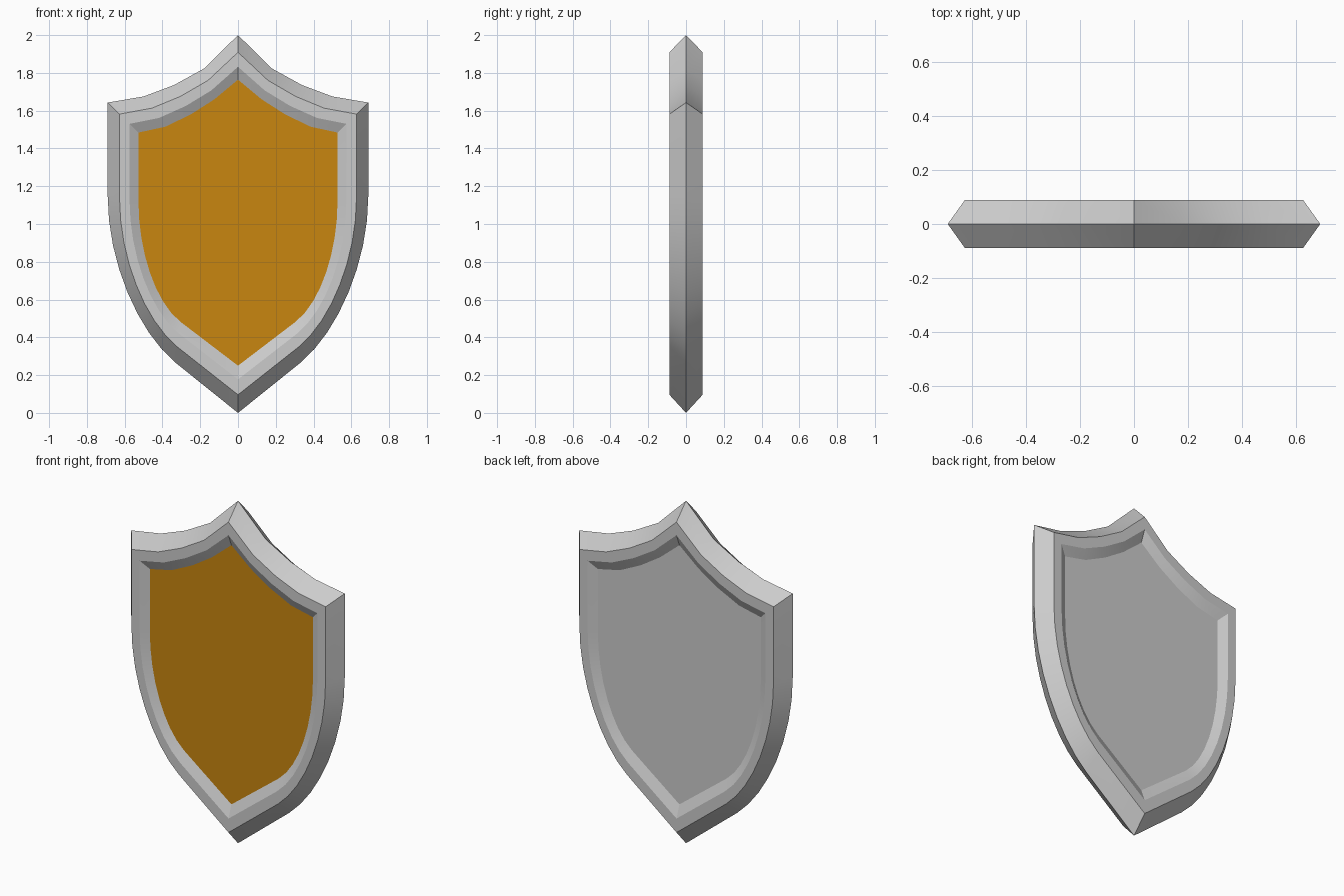
import bpy, math
from mathutils import Vector
from mathutils.geometry import interpolate_bezier

if "Cube" in bpy.data.objects:
    bpy.data.objects.remove(bpy.data.objects["Cube"])


# Closed outline from the right half: top edge points, side curve, bottom tip
def outline(top, curve, tip):
    side = interpolate_bezier(*[Vector(p) for p in curve], 9)
    half = [Vector(p) for p in top] + [Vector(p[:2]) for p in side] + [Vector((0, tip))]
    left = [Vector((-p.x, p.y)) for p in reversed(half[1:-1])]
    return half + left


def make_object(name, verts, faces, color=None):
    mesh = bpy.data.meshes.new(name)
    mesh.from_pydata(verts, [], faces)
    mesh.update()
    ob = bpy.data.objects.new(name, mesh)
    bpy.context.collection.objects.link(ob)
    if color:
        mat = bpy.data.materials.new(name + "_color")
        mat.diffuse_color = color
        mat.use_nodes = True
        mat.node_tree.nodes["Principled BSDF"].inputs["Base Color"].default_value = mat.diffuse_color
        mesh.materials.append(mat)
    bpy.ops.object.select_all(action='DESELECT')
    ob.select_set(True)
    bpy.context.view_layer.objects.active = ob
    bpy.ops.object.shade_smooth_by_angle(angle=math.radians(25))
    return ob


outer = outline(
    [(0, 2), (0.18, 1.823), (0.34, 1.735), (0.50, 1.675), (0.69, 1.643)],
    [(0.69, 1.15), (0.69, 0.80), (0.53, 0.43), (0.33, 0.265)], 0.0)
inner = outline(
    [(0, 1.764), (0.125, 1.66), (0.25, 1.58), (0.385, 1.515), (0.527, 1.484)],
    [(0.527, 1.12), (0.527, 0.86), (0.44, 0.59), (0.307, 0.484)], 0.25)
n = len(outer)


# Ring blended between the outer edge and the recessed panel edge
def ring(t, y):
    return [(p.x, y, p.y) for p in (a.lerp(b, t) for a, b in zip(outer, inner))]


# Frame: front panel edge -> rim -> outer ridge -> rim -> closed back panel
RIM, FLOOR = 0.088, 0.061
rings = [ring(1, -FLOOR), ring(0.71, -RIM), ring(0.385, -RIM), ring(0, 0),
         ring(0.385, RIM), ring(0.71, RIM), ring(1, FLOOR)]
verts = [v for r in rings for v in r]
faces = []
for k in range(len(rings) - 1):
    for i in range(n):
        j = (i + 1) % n
        faces.append((k * n + i, (k + 1) * n + i, (k + 1) * n + j, k * n + j))
last = (len(rings) - 1) * n
faces.append([last + i for i in range(n)])
frame = make_object("shield_frame", verts, [tuple(reversed(f)) for f in faces])

# Consistent outward normals
import bmesh
bm = bmesh.new()
bm.from_mesh(frame.data)
bmesh.ops.recalc_face_normals(bm, faces=bm.faces)
bm.faces.ensure_lookup_table()
back = max(bm.faces, key=lambda f: len(f.verts))
if back.normal.y < 0:
    bmesh.ops.reverse_faces(bm, faces=bm.faces)
bm.to_mesh(frame.data)
bm.free()

# Coloured front panel, facing -y
panel = rings[0]
panel_ob = make_object("front_panel", panel, [tuple(range(n))], (0.58, 0.24, 0.005, 1))
if panel_ob.data.polygons[0].normal.y > 0:
    panel_ob.data.flip_normals()
